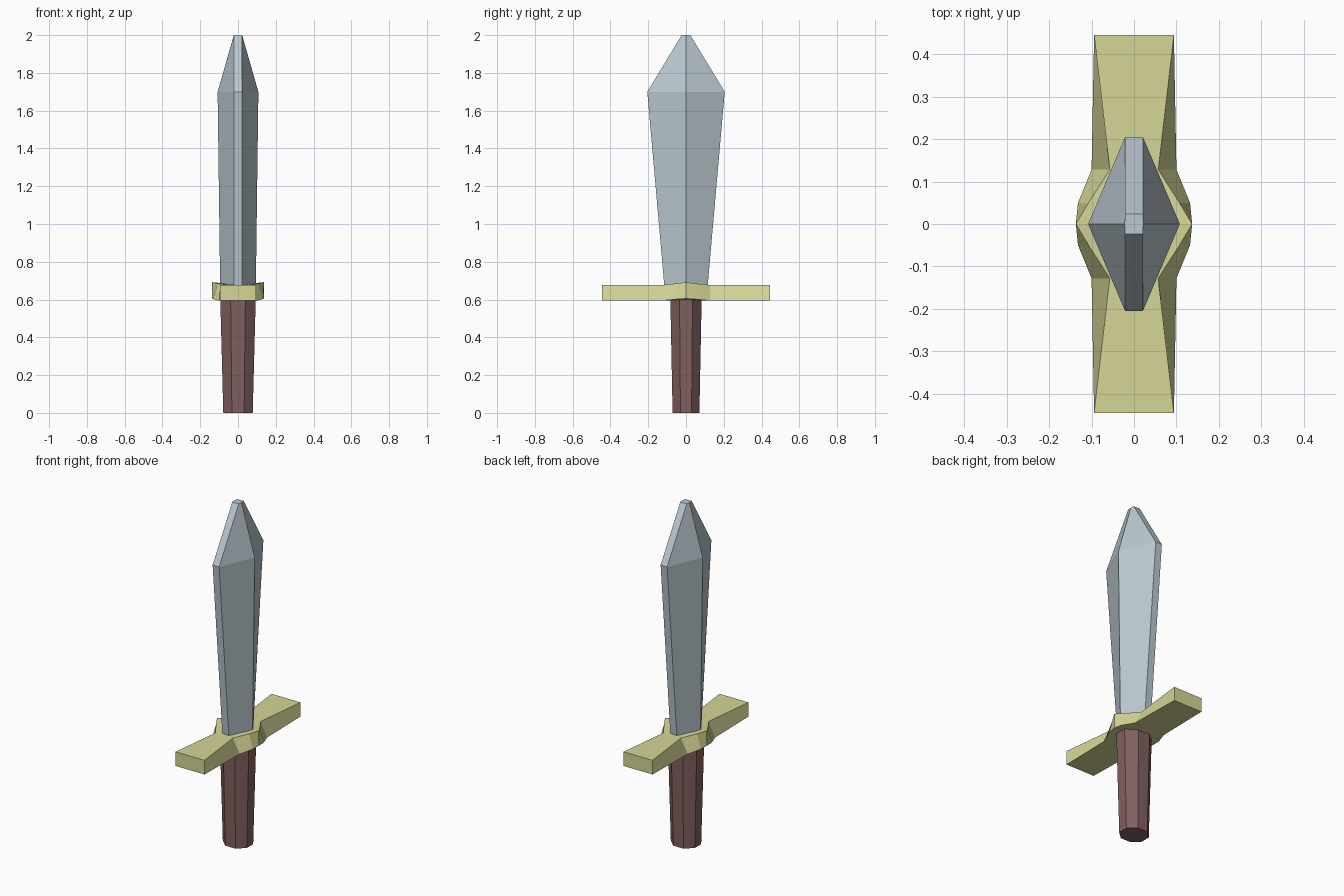
import bpy, bmesh

if "Cube" in bpy.data.objects:
    bpy.data.objects.remove(bpy.data.objects["Cube"])


def material(name, rgb):
    m = bpy.data.materials.new(name)
    m.diffuse_color = (*rgb, 1)
    m.use_nodes = True
    m.node_tree.nodes["Principled BSDF"].inputs["Base Color"].default_value = m.diffuse_color
    return m


def loft(name, rings, mat):
    """Skin a closed solid through rings that share a point count."""
    bm = bmesh.new()
    loops = [[bm.verts.new(p) for p in ring] for ring in rings]
    n = len(loops[0])
    for a, b in zip(loops, loops[1:]):
        for i in range(n):
            j = (i + 1) % n
            bm.faces.new((a[i], a[j], b[j], b[i]))
    bm.faces.new(loops[0])
    bm.faces.new(loops[-1])
    bmesh.ops.recalc_face_normals(bm, faces=bm.faces)
    me = bpy.data.meshes.new(name)
    bm.to_mesh(me)
    bm.free()
    me.materials.append(mat)
    ob = bpy.data.objects.new(name, me)
    bpy.context.collection.objects.link(ob)
    return ob


steel = material("steel", (0.49, 0.58, 0.63))
brass = material("pale_brass", (0.67, 0.67, 0.305))
wood = material("red_brown_grip", (0.22, 0.115, 0.115))


# Blade: six-sided section with a central ridge and narrow flat edges
def blade_ring(z, ridge, half, edge=0.021):
    return [(ridge, 0, z), (edge, half, z), (-edge, half, z),
            (-ridge, 0, z), (-edge, -half, z), (edge, -half, z)]


loft("blade", [blade_ring(0.63, 0.094, 0.111),
               blade_ring(1.70, 0.108, 0.205),
               blade_ring(2.00, 0.022, 0.023)], steel)


# Grip: tapered octagon
def grip_ring(z, rx, ry):
    k = 0.414
    unit = [(1, k), (k, 1), (-k, 1), (-1, k), (-1, -k), (-k, -1), (k, -1), (1, -k)]
    return [(x * rx, y * ry, z) for x, y in unit]


loft("grip", [grip_ring(0, 0.078, 0.071), grip_ring(0.61, 0.094, 0.083)], wood)


# Crossguard: sections along y, waisted on top and bulging at the centre
def guard_ring(y, x_top, z_top, x_low, z_low):
    return [(x_top, y, z_top), (0, y, 0.677), (-x_top, y, z_top),
            (-x_low, y, z_low), (0, y, 0.594), (x_low, y, z_low)]


half_guard = [(0.445, 0.094, 0.677, 0.094, 0.594),
              (0.128, 0.057, 0.677, 0.100, 0.594),
              (0.05, 0.107, 0.685, 0.132, 0.602)]
stations = [(-s[0], *s[1:]) for s in half_guard]
stations += [(0, 0.137, 0.692, 0.137, 0.605)] + half_guard[::-1]
loft("crossguard", [guard_ring(*s) for s in stations], brass)
